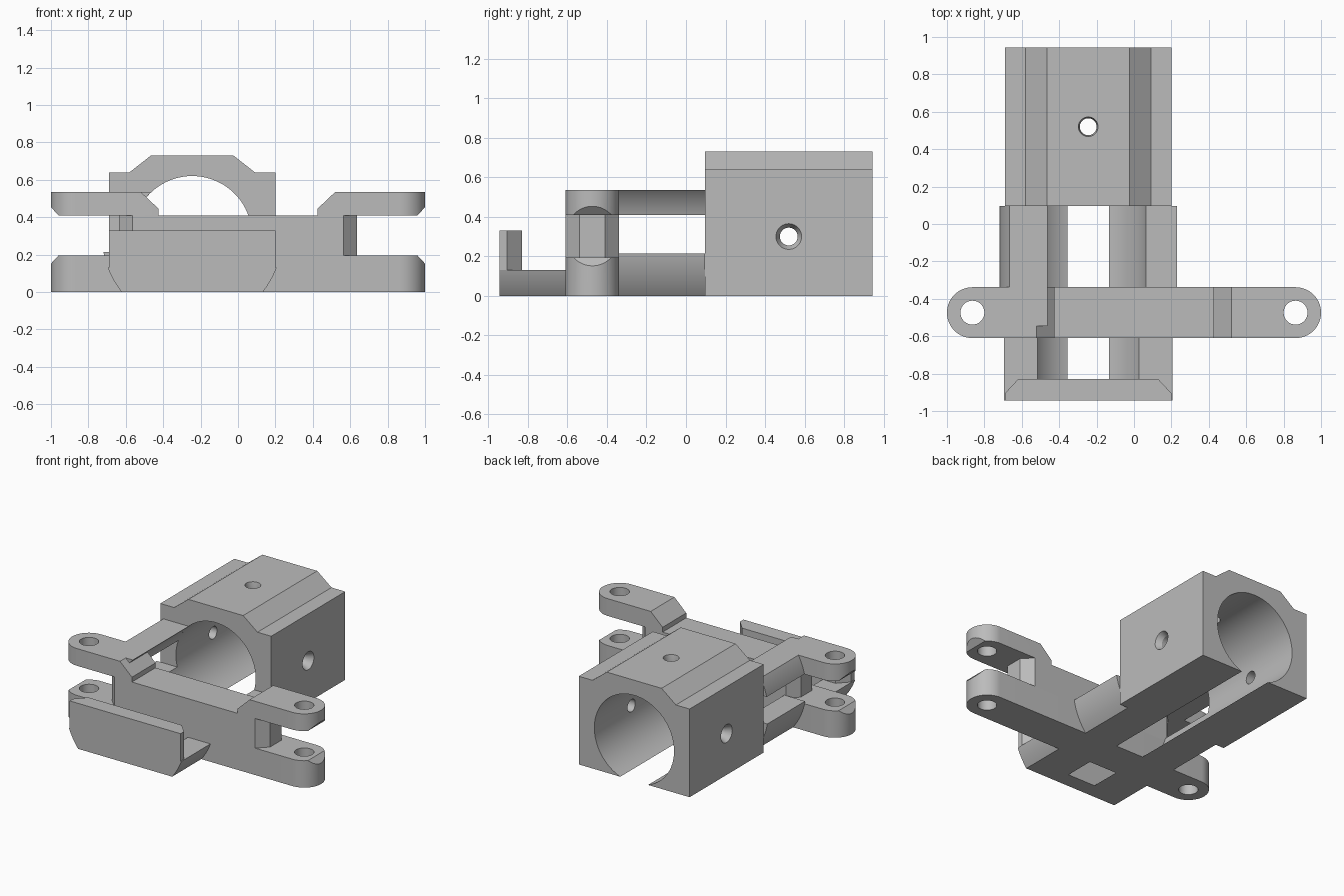
import bpy, bmesh
from math import asin, cos, sin, pi
from mathutils import Matrix, Vector

if "Cube" in bpy.data.objects:
    bpy.data.objects.remove(bpy.data.objects["Cube"], do_unlink=True)

GREY = (0.5, 0.5, 0.5, 1)
grey = bpy.data.materials.new("plain_grey")
grey.use_nodes = True
grey.diffuse_color = GREY
grey.node_tree.nodes["Principled BSDF"].inputs["Base Color"].default_value = GREY

# Shared layout: bore axis, ring radii, crossbar band
CX, CZ = -0.245, 0.3
INNER, OUTER = 0.32, 0.482
BAR_Y, BAR_R = -0.474, 0.136
FRONT, BACK = BAR_Y - BAR_R, BAR_Y + BAR_R
HOUSE_FRONT, END = 0.095, 0.944
HOLE_Y = 0.52


def add(name, bm):
    bmesh.ops.recalc_face_normals(bm, faces=bm.faces)
    mesh = bpy.data.meshes.new(name)
    bm.to_mesh(mesh)
    bm.free()
    mesh.materials.append(grey)
    ob = bpy.data.objects.new(name, mesh)
    bpy.context.collection.objects.link(ob)
    return ob


def prism(name, outline, lo, hi, axis="y"):
    """Extrude a 2D outline along y (outline in xz) or z (outline in xy)."""
    bm = bmesh.new()
    place = (lambda a, b: (a, lo, b)) if axis == "y" else (lambda a, b: (a, b, lo))
    face = bm.faces.new([bm.verts.new(place(*p)) for p in outline])
    moved = bmesh.ops.extrude_face_region(bm, geom=[face])["geom"]
    step = Vector((0, hi - lo, 0)) if axis == "y" else Vector((0, 0, hi - lo))
    bmesh.ops.translate(bm, vec=step, verts=[v for v in moved if isinstance(v, bmesh.types.BMVert)])
    return add(name, bm)


def cone(name, centre, r1, r2, depth, turn=Matrix()):
    bm = bmesh.new()
    bmesh.ops.create_cone(bm, cap_ends=True, segments=40, radius1=r1, radius2=r2,
                          depth=depth, matrix=Matrix.Translation(centre) @ turn)
    return add(name, bm)


def carve(ob, cutter, operation="DIFFERENCE"):
    """Bake a boolean and drop the cutter."""
    mod = ob.modifiers.new("cut", "BOOLEAN")
    mod.object, mod.operation, mod.solver = cutter, operation, "EXACT"
    graph = bpy.context.evaluated_depsgraph_get()
    baked = bpy.data.meshes.new_from_object(ob.evaluated_get(graph))
    ob.modifiers.clear()
    ob.data = baked
    bpy.data.objects.remove(cutter, do_unlink=True)


def arc(radius, z0, z1, side, n=16):
    """Points on a circle round the bore axis between two heights."""
    a, b = (asin((z - CZ) / radius) for z in (z0, z1))
    angles = [a + (b - a) * i / n for i in range(n + 1)]
    return [(CX + side * radius * cos(t), CZ + radius * sin(t)) for t in angles]


def ring_part(name, z0, z1, side, y0, y1):
    return prism(name, arc(OUTER, z0, z1, side) + arc(INNER, z1, z0, side), y0, y1)


parts = []

# Housing: stepped roof outline with a bore that breaks through the floor
dip = asin(CZ / INNER)
bore = [(CX + INNER * cos(t), CZ + INNER * sin(t))
        for t in (-dip + (pi + 2 * dip) * i / 72 for i in range(73))]
half_shell = [(0.445, 0), (0.445, 0.64), (0.335, 0.64), (0.22, 0.73)]
left_shell = [(CX - x, z) for x, z in half_shell]
right_shell = [(CX + x, z) for x, z in reversed(half_shell)]
housing = prism("bore_housing", bore + left_shell + right_shell, HOUSE_FRONT, END)

# Screw holes with countersinks: two sides and the roof
for side in (-1, 1):
    turn = Matrix.Rotation(side * pi / 2, 4, "Y")
    wall = CX + side * 0.445
    carve(housing, cone("hole_cutter", (wall, HOLE_Y, CZ), 0.045, 0.045, 0.34, turn))
    carve(housing, cone("sink_cutter", (wall, HOLE_Y, CZ), 0.045, 0.085, 0.08, turn))
carve(housing, cone("hole_cutter", (CX, HOLE_Y, 0.7), 0.045, 0.045, 0.4))
carve(housing, cone("sink_cutter", (CX, HOLE_Y, 0.73), 0.045, 0.06, 0.08))
parts.append(housing)

# Curved rails behind and in front of the crossbar
for side, label in ((1, "left"), (-1, "right")):
    parts.append(ring_part(label + "_lower_rail", 0, 0.215, side, BACK, HOUSE_FRONT))
    parts.append(ring_part(label + "_front_rail", 0, 0.13, side, -0.83, FRONT))
parts.append(ring_part("right_upper_rail", 0.41, 0.535, -1, -0.545, HOUSE_FRONT))

# Front lip: curved base strip and chamfered upright plate
base = arc(OUTER, 0, 0.13, 1) + arc(OUTER, 0.13, 0, -1)
parts.append(prism("front_lip_base", base, -END, -0.83))
lip = [(-0.445, -0.905), (-0.445, -END), (0.445, -END), (0.445, -0.905), (0.375, -0.83), (-0.375, -0.83)]
parts.append(prism("front_lip_plate", [(CX + x, y) for x, y in lip], 0.13, 0.33, "z"))

# Crossbar web with bevelled ends
web = [(-0.635, 0.065), (-0.565, BAR_R), (0.565, BAR_R), (0.635, 0.065)]
web += [(x, -y) for x, y in reversed(web)]
parts.append(prism("crossbar_web", [(x, BAR_Y + y) for x, y in web], 0.195, 0.41, "z"))

# Ears: chamfered side outlines trimmed to rounded ends, then drilled
ROUND = [(1 - BAR_R + BAR_R * sin(t), BAR_Y - BAR_R * cos(t)) for t in (pi * i / 32 for i in range(33))]
STADIUM = ROUND + [(-x, 2 * BAR_Y - y) for x, y in ROUND]


def ear_part(name, outline, sides):
    ob = prism(name, outline, FRONT - 0.1, BACK + 0.1)
    carve(ob, prism("round_cutter", STADIUM, -0.2, 1, "z"), "INTERSECT")
    for s in sides:
        carve(ob, cone("pin_cutter", (s * 0.864, BAR_Y, 0.3), 0.064, 0.064, 1.2))
    parts.append(ob)


lower = [(1.02, 0), (1.02, 0.13), (0.96, 0.195)]
ear_part("crossbar_base", lower + [(-x, z) for x, z in reversed(lower)], (-1, 1))
upper = [(1.02, 0.475), (0.96, 0.41), (0.425, 0.41), (0.425, 0.445), (0.52, 0.535), (1.02, 0.535)]
for s, label in ((1, "left"), (-1, "right")):
    ear_part(label + "_upper_ear", [(s * x, z) for x, z in upper], (s,))

# Smooth curved faces, keep edges crisp
bpy.ops.object.select_all(action="DESELECT")
for ob in parts:
    ob.select_set(True)
bpy.context.view_layer.objects.active = parts[0]
bpy.ops.object.shade_smooth_by_angle(angle=0.45)
